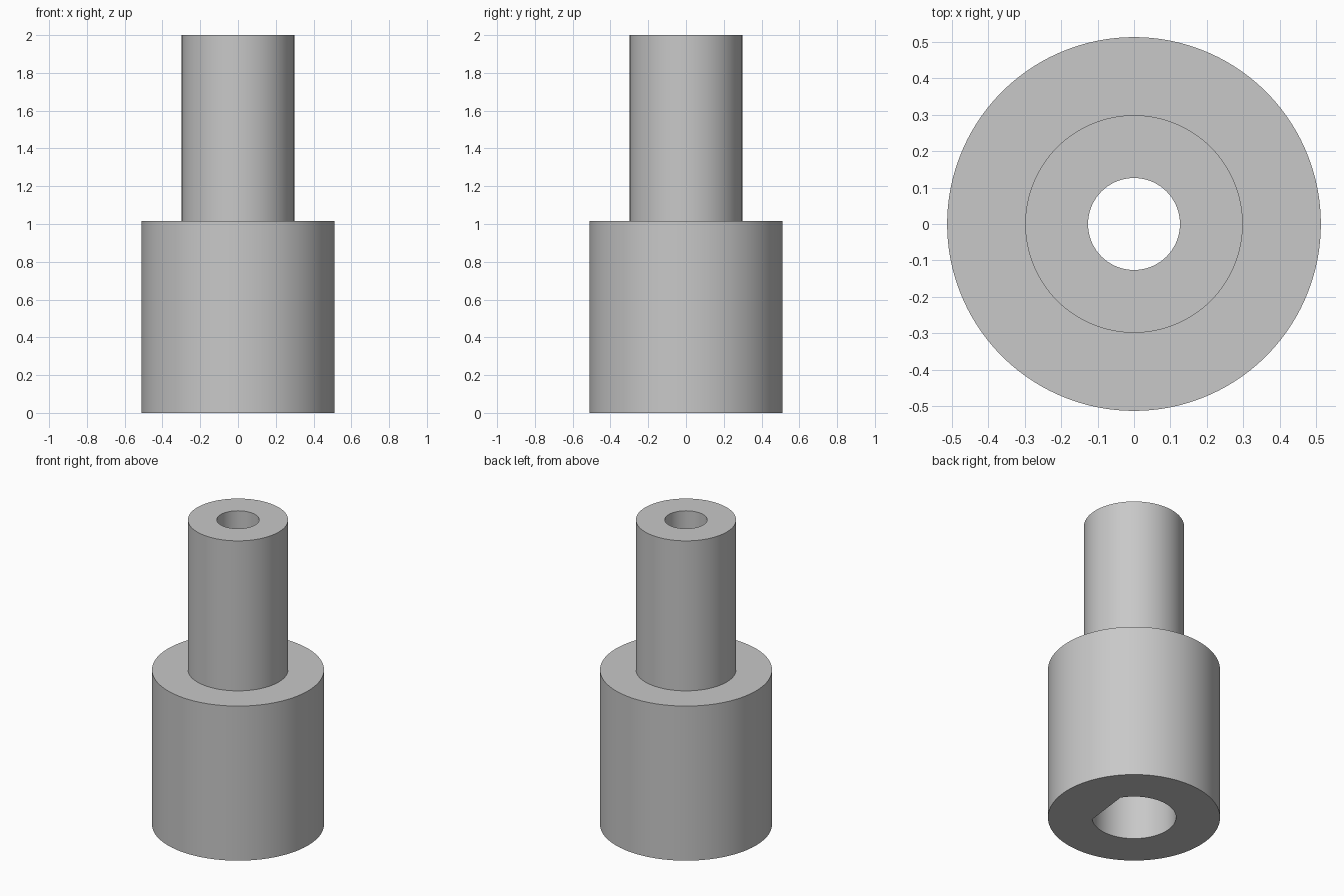
import bpy
import bmesh
from math import cos, radians

cube = bpy.data.objects.get("Cube")
if cube:
    bpy.data.objects.remove(cube, do_unlink=True)

HUB_R, NECK_R, SHAFT_R, HOLE_R = 0.512, 0.298, 0.25, 0.126
STEP_Z, TOP_Z, BORE_Z = 1.015, 2.0, 0.9
SIDES = 180
FLAT_DIR, FLAT_HALF = -7, 38    # direction and half angle of the bore flat


def ring(bm, radius, z, flat=False):
    """Circle of vertices, optionally cut to a D by a chord."""
    verts = []
    for i in range(SIDES):
        deg = 1 + i * 360 / SIDES
        r = radius
        off = (deg - FLAT_DIR + 180) % 360 - 180
        if flat and abs(off) < FLAT_HALF:
            r = radius * cos(radians(FLAT_HALF)) / cos(radians(off))
        a = radians(deg)
        verts.append(bm.verts.new((r * cos(a), r * cos(a - radians(90)), z)))
    return verts


def bridge(bm, low, high):
    for i in range(SIDES):
        j = (i + 1) % SIDES
        bm.faces.new((low[i], low[j], high[j], high[i]))


# Stepped body, from the hub up, then down through the hole and D bore
bm = bmesh.new()
rings = [
    ring(bm, HUB_R, 0),
    ring(bm, HUB_R, STEP_Z),
    ring(bm, NECK_R, STEP_Z),
    ring(bm, NECK_R, TOP_Z),
    ring(bm, HOLE_R, TOP_Z),
    ring(bm, HOLE_R, BORE_Z),
    ring(bm, SHAFT_R, BORE_Z, flat=True),
    ring(bm, SHAFT_R, 0, flat=True),
]
for k, low in enumerate(rings):
    bridge(bm, low, rings[(k + 1) % len(rings)])
bmesh.ops.recalc_face_normals(bm, faces=bm.faces)

mesh = bpy.data.meshes.new("shaft_adapter")
bm.to_mesh(mesh)
bm.free()
adapter = bpy.data.objects.new("shaft_adapter", mesh)
bpy.context.collection.objects.link(adapter)

# Plain grey
grey = bpy.data.materials.new("plain_grey")
grey.use_nodes = True
colour = (0.58, 0.58, 0.58, 1)
grey.diffuse_color = colour
grey.node_tree.nodes["Principled BSDF"].inputs["Base Color"].default_value = colour
mesh.materials.append(grey)

# Smooth walls with crisp rims
bpy.ops.object.select_all(action='DESELECT')
adapter.select_set(True)
bpy.context.view_layer.objects.active = adapter
bpy.ops.object.shade_smooth_by_angle(angle=radians(30))
